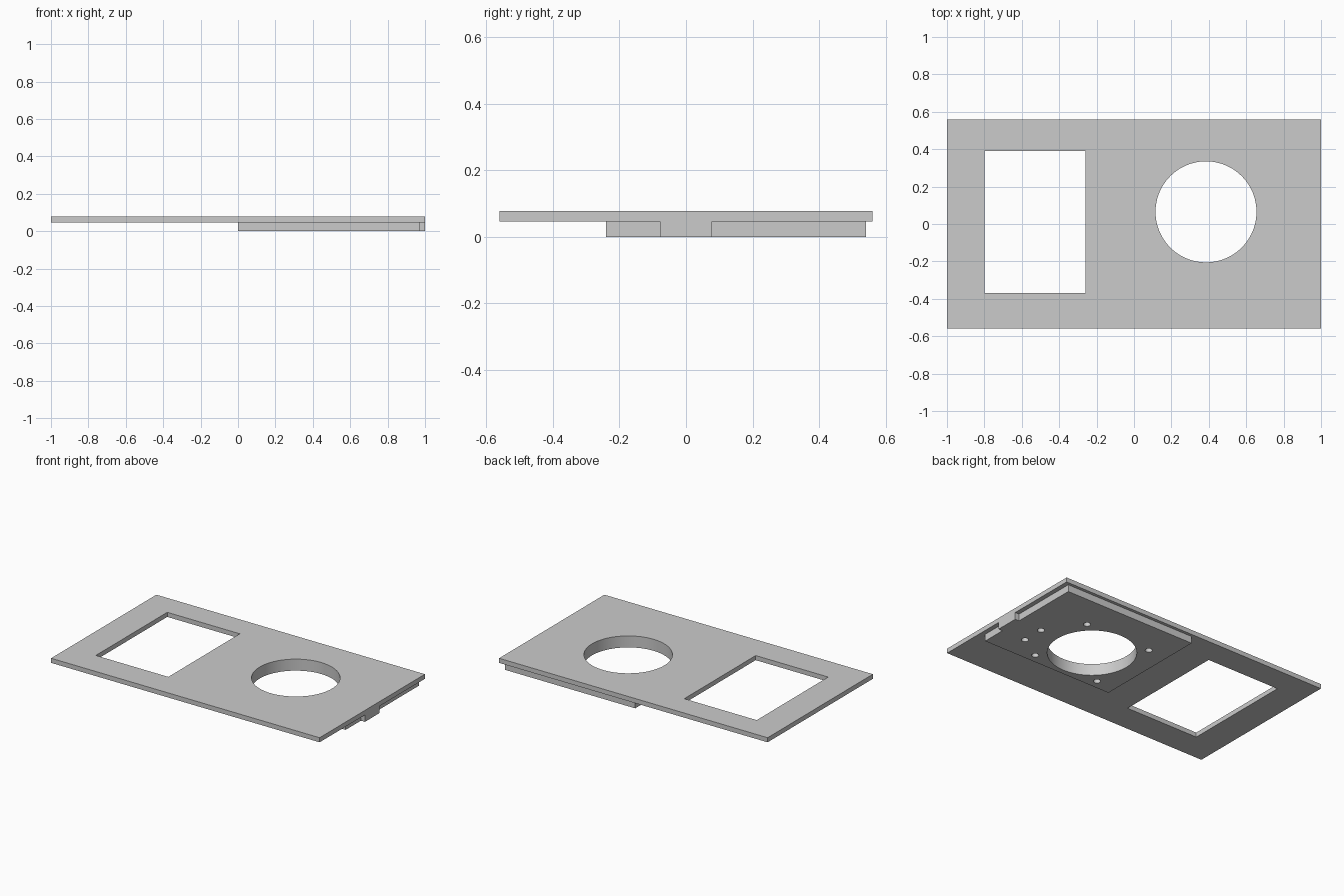
import bpy
import bmesh
import math

cube = bpy.data.objects.get("Cube")
if cube:
    bpy.data.objects.remove(cube, do_unlink=True)

grey = bpy.data.materials.new("plain grey")
grey.use_nodes = True
colour = (0.6, 0.6, 0.6, 1)
grey.diffuse_color = colour
grey.node_tree.nodes["Principled BSDF"].inputs["Base Color"].default_value = colour

MID, TOP = 0.0465, 0.0775   # underside and top of the face plate
BORE = (0.385, 0.065)       # centre of the large round opening


def prism(name, outline, z0, z1):
    """Extrude a counter-clockwise outline from z0 up to z1."""
    bm = bmesh.new()
    base = bm.faces.new([bm.verts.new((x, y, z0)) for x, y in outline])
    up = bmesh.ops.extrude_face_region(bm, geom=[base], use_keep_orig=True)
    moved = [v for v in up["geom"] if isinstance(v, bmesh.types.BMVert)]
    bmesh.ops.translate(bm, verts=moved, vec=(0, 0, z1 - z0))
    bmesh.ops.recalc_face_normals(bm, faces=bm.faces)
    mesh = bpy.data.meshes.new(name)
    bm.to_mesh(mesh)
    bm.free()
    mesh.materials.append(grey)
    obj = bpy.data.objects.new(name, mesh)
    bpy.context.collection.objects.link(obj)
    return obj


def rectangle(x0, x1, y0, y1):
    return [(x0, y0), (x1, y0), (x1, y1), (x0, y1)]


def circle(centre, radius, sides):
    turns = [math.tau * i / sides for i in range(sides)]
    return [(centre[0] + radius * math.cos(a), centre[1] + radius * math.sin(a))
            for a in turns]


def cut(target, outline):
    """Cut a hole of the given outline right through the target."""
    cutter = prism("cutter", outline, -0.1, 0.2)
    cutter.hide_render = True
    mod = target.modifiers.new("hole", "BOOLEAN")
    mod.operation = "DIFFERENCE"
    mod.solver = "EXACT"
    mod.object = cutter
    bpy.context.view_layer.objects.active = target
    bpy.ops.object.modifier_apply(modifier=mod.name)
    bpy.data.objects.remove(cutter, do_unlink=True)


# Face plate with a rectangular window and a round opening
plate = prism("face_plate", rectangle(-1, 1, -0.56, 0.56), MID, TOP)
cut(plate, rectangle(-0.8, -0.26, -0.37, 0.39))
cut(plate, circle(BORE, 0.27, 96))

# Mounting block below the plate, with a tab on its outer edge
block = prism("mounting_block", [
    (0, -0.24), (0.97, -0.24), (0.97, -0.078), (1, -0.078),
    (1, 0.078), (0.97, 0.078), (0.97, 0.54), (0, 0.54)], 0, MID)
cut(block, circle(BORE, 0.27, 96))

# Four screw holes around the opening and two beside the tab
screws = [(BORE[0] + sx * 0.243, BORE[1] + sy * 0.243)
          for sx in (-1, 1) for sy in (-1, 1)]
screws += [(0.795, side * 0.075) for side in (-1, 1)]
for spot in screws:
    cut(block, circle(spot, 0.022, 32))

# Smooth the round walls and keep the edges sharp
for obj in (plate, block):
    bpy.ops.object.select_all(action="DESELECT")
    obj.select_set(True)
    bpy.context.view_layer.objects.active = obj
    bpy.ops.object.shade_smooth_by_angle(angle=math.radians(30))
